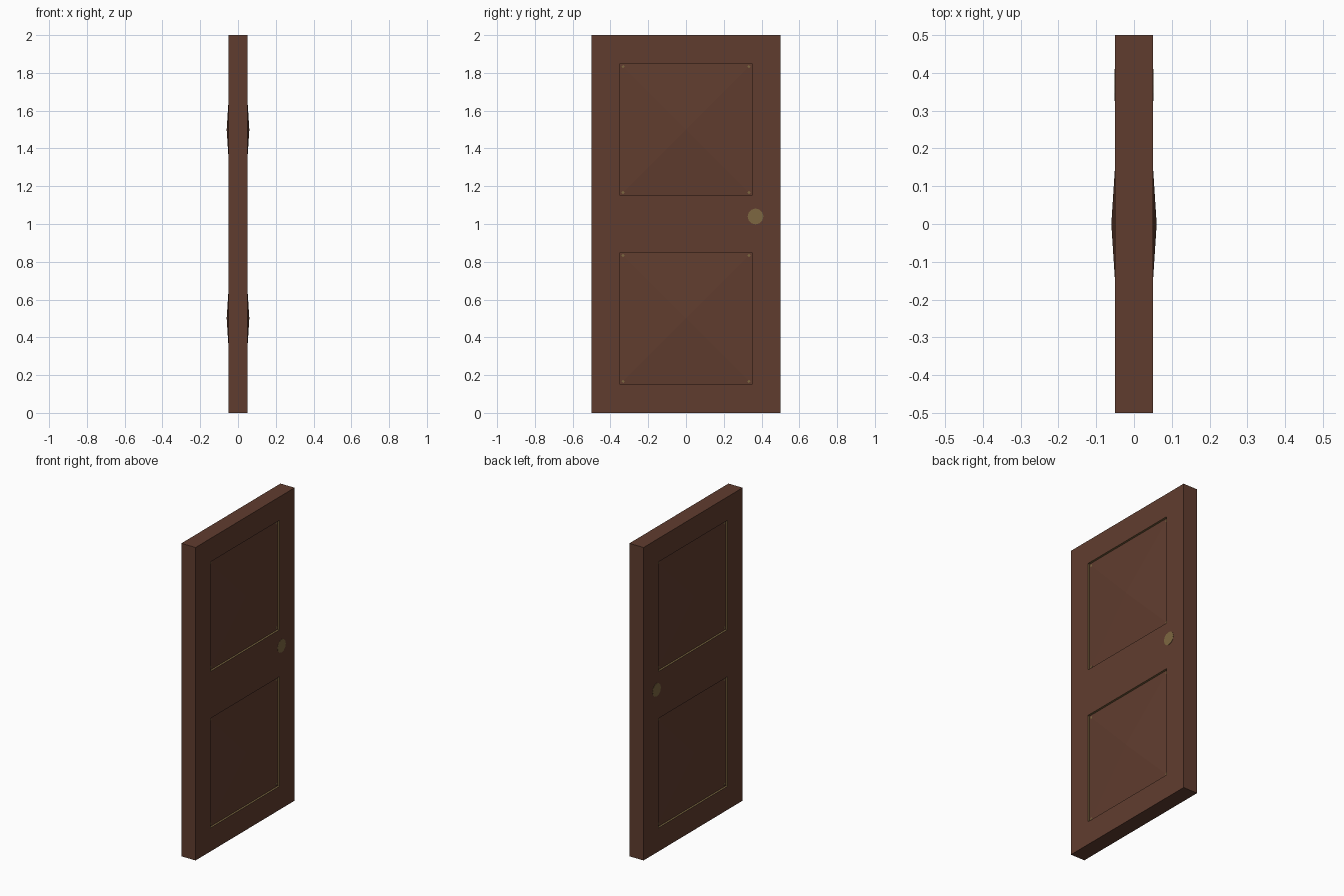
import bpy, bmesh, math
from mathutils import Matrix

if "Cube" in bpy.data.objects:
    bpy.data.objects.remove(bpy.data.objects["Cube"])


def material(name, rgb):
    m = bpy.data.materials.new(name)
    m.diffuse_color = (*rgb, 1)
    m.use_nodes = True
    m.node_tree.nodes["Principled BSDF"].inputs["Base Color"].default_value = m.diffuse_color
    return m


WOOD = material("brown_wood", (0.118, 0.046, 0.028))
BRASS = material("dull_brass", (0.205, 0.135, 0.052))

T, RIM, APEX = 0.05, 0.0375, 0.06      # slab face, panel edge and panel centre depths
YS = [-0.5, -0.35, 0.35, 0.5]
ZS = [0, 0.15, 0.85, 1.15, 1.85, 2]


def finish(name, bm, mats):
    bmesh.ops.remove_doubles(bm, verts=bm.verts, dist=1e-5)
    bmesh.ops.recalc_face_normals(bm, faces=bm.faces)
    me = bpy.data.meshes.new(name)
    bm.to_mesh(me)
    bm.free()
    for m in mats:
        me.materials.append(m)
    bpy.context.collection.objects.link(bpy.data.objects.new(name, me))


# door slab: framed faces with recessed, raised-centre panels
bm = bmesh.new()


def face(pts, mat=0):
    bm.faces.new([bm.verts.new(p) for p in pts]).material_index = mat


for s in (-1, 1):
    for i in range(3):
        for j in range(5):
            ya, yb, za, zb = YS[i], YS[i + 1], ZS[j], ZS[j + 1]
            ring = [(ya, za), (yb, za), (yb, zb), (ya, zb)]
            if i == 1 and j in (1, 3):
                top = (s * APEX, 0, (za + zb) / 2)
                for k in range(4):
                    p, q = ring[k], ring[(k + 1) % 4]
                    face([(s * T, *p), (s * T, *q), (s * RIM, *q), (s * RIM, *p)], 1)
                    face([(s * RIM, *p), (s * RIM, *q), top])
            else:
                face([(s * T, *p) for p in ring])
# slab edges
for a, b in zip(YS, YS[1:]):
    for z in (0, 2):
        face([(-T, a, z), (T, a, z), (T, b, z), (-T, b, z)])
for a, b in zip(ZS, ZS[1:]):
    for y in (-0.5, 0.5):
        face([(-T, y, a), (T, y, a), (T, y, b), (-T, y, b)])
finish("door_slab", bm, [WOOD, BRASS])


def discs(name, r, n, half, spots):
    bm = bmesh.new()
    for y, z in spots:
        for s in (-1, 1):
            bmesh.ops.create_cone(
                bm, cap_ends=True, segments=n, radius1=r, radius2=r, depth=0.004,
                matrix=Matrix.Translation((s * (half - 0.002), y, z))
                @ Matrix.Rotation(math.pi / 2, 4, 'Y'))
    finish(name, bm, [BRASS])


# flat handle plates on both sides
discs("door_handle", 0.042, 12, T + 0.001, [(0.368, 1.04)])
# small pins in the panel corners
discs("panel_pins", 0.009, 4, RIM + 0.0015,
      [(y, c + d) for y in (-0.333, 0.333) for c in (0.5, 1.5) for d in (-0.333, 0.333)])
